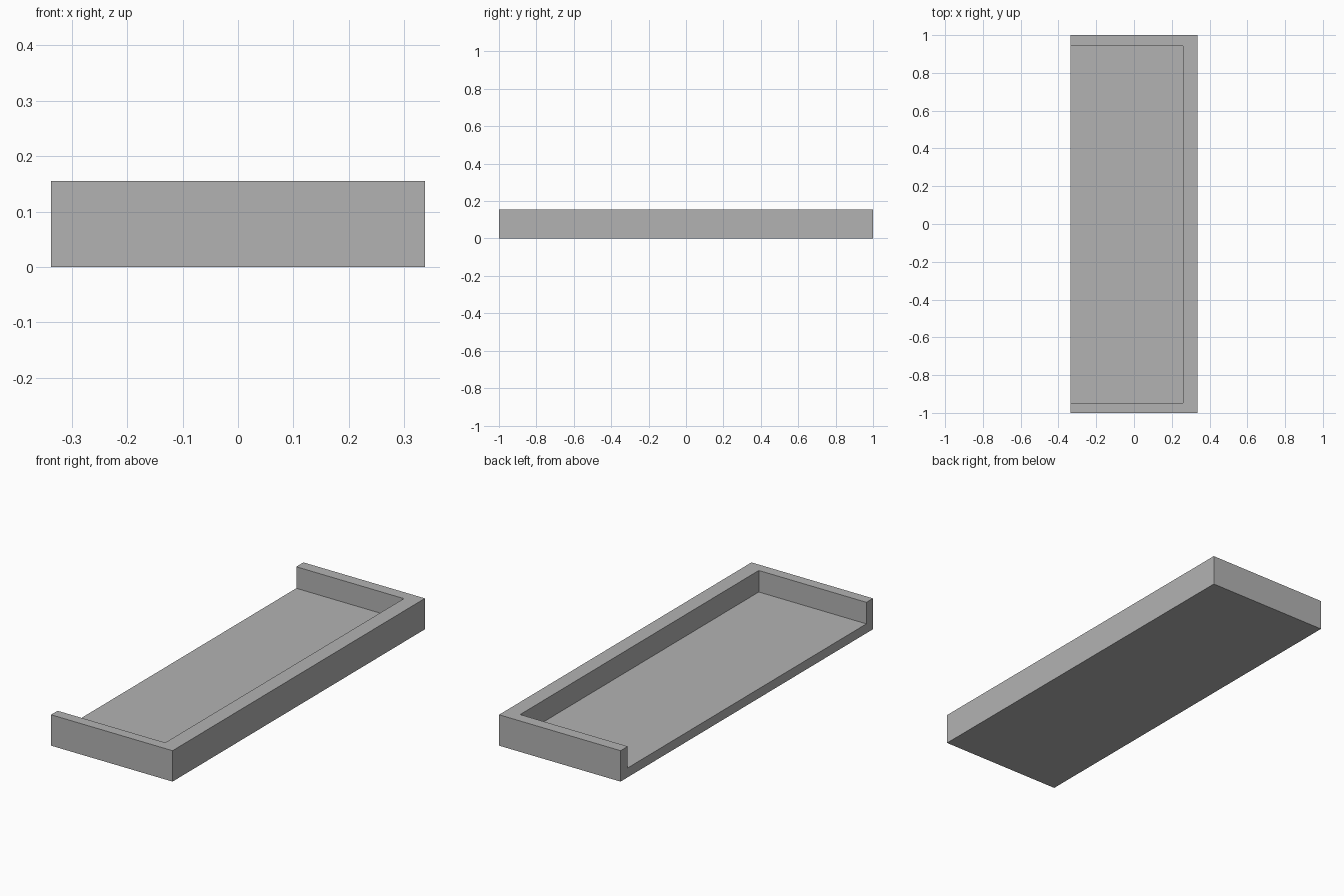
import bpy
from mathutils import Vector

if "Cube" in bpy.data.objects:
    bpy.data.objects.remove(bpy.data.objects["Cube"], do_unlink=True)

# Single plain grey
grey = bpy.data.materials.new("plain grey")
grey.use_nodes = True
colour = (0.45, 0.45, 0.45, 1)
grey.diffuse_color = colour
grey.node_tree.nodes["Principled BSDF"].inputs["Base Color"].default_value = colour


def box(name, low, high):
    """Box spanning two opposite corners."""
    low, high = Vector(low), Vector(high)
    bpy.ops.mesh.primitive_cube_add(size=1)
    obj = bpy.context.object
    obj.name = name
    for v in obj.data.vertices:
        v.co = (low + high) / 2 + v.co * (high - low)
    obj.data.materials.append(grey)
    return obj


WIDTH, LENGTH, HEIGHT, FLOOR = 0.337, 1.0, 0.155, 0.047

# Tray block, and the recess that opens it at the top and along one long side
tray = box("tray", (-WIDTH, -LENGTH, 0), (WIDTH, LENGTH, HEIGHT))
recess = box("recess_cutter", (-WIDTH - 0.1, -0.948, FLOOR), (0.26, 0.943, HEIGHT + 0.1))

cut = tray.modifiers.new("recess", "BOOLEAN")
cut.operation = "DIFFERENCE"
cut.solver = "EXACT"
cut.object = recess
bpy.context.view_layer.objects.active = tray
bpy.ops.object.modifier_apply(modifier=cut.name)
bpy.data.objects.remove(recess, do_unlink=True)
